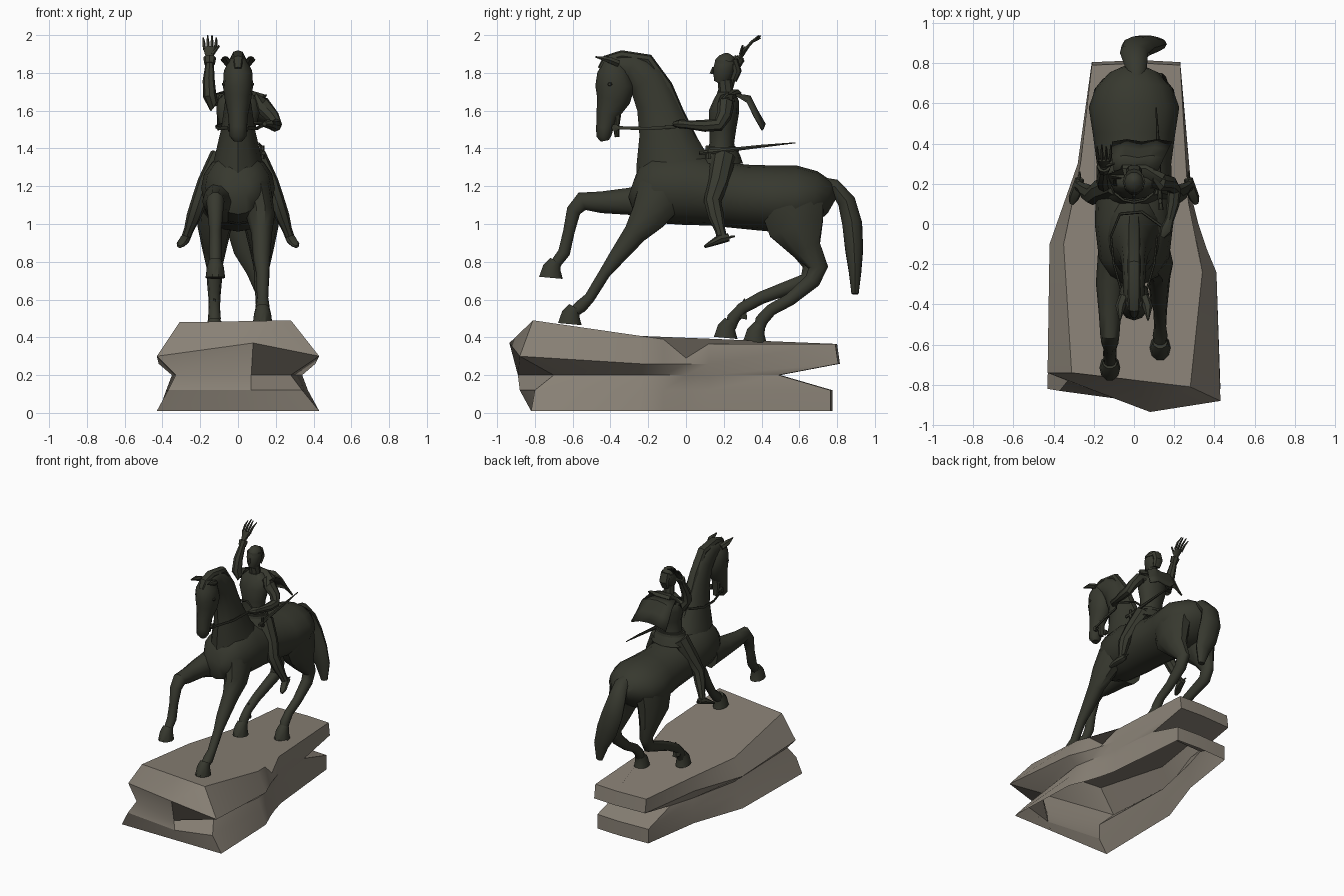
import bpy, bmesh, math
from mathutils import Vector


def material(name, col):
    m = bpy.data.materials.new(name)
    m.diffuse_color = (*col, 1)
    return m


BRONZE = material("dark_bronze", (0.038, 0.04, 0.028))
STONE = material("stone", (0.25, 0.22, 0.18))


def finish(name, verts, faces, mat=BRONZE, angle=40):
    me = bpy.data.meshes.new(name)
    me.from_pydata(verts, [], faces)
    bm = bmesh.new()
    bm.from_mesh(me)
    bmesh.ops.recalc_face_normals(bm, faces=bm.faces)
    bm.to_mesh(me)
    bm.free()
    me.materials.append(mat)
    ob = bpy.data.objects.new(name, me)
    bpy.context.collection.objects.link(ob)
    bpy.ops.object.select_all(action='DESELECT')
    ob.select_set(True)
    bpy.context.view_layer.objects.active = ob
    bpy.ops.object.shade_smooth_by_angle(angle=math.radians(angle))
    return ob


def skin(rings, open_start=False):
    """Verts and faces joining equal closed rings, capped at the ends."""
    n, k = len(rings[0]), len(rings)
    faces = [(r * n + i, r * n + (i + 1) % n, (r + 1) * n + (i + 1) % n, (r + 1) * n + i)
             for r in range(k - 1) for i in range(n)]
    faces += [tuple(range((k - 1) * n, k * n))]
    if not open_start:
        faces += [tuple(range(n))]
    return [v for r in rings for v in r], faces


def tube(name, pts, n=10, mat=BRONZE):
    """Loft of ellipses: each point is x, y, z, sideways radius, depth radius."""
    P = [Vector(p[:3]) for p in pts]
    rings = []
    for i, p in enumerate(pts):
        t = Vector()
        if i:
            t += (P[i] - P[i - 1]).normalized()
        if i < len(P) - 1:
            t += (P[i + 1] - P[i]).normalized()
        t.normalize()
        ax = Vector((1, 0, 0)) if abs(t.x) < 0.9 else Vector((0, 1, 0))
        u = (ax - t * ax.dot(t)).normalized()
        v = t.cross(u)
        rings.append([P[i] + u * p[3] * math.cos(a) + v * p[4] * math.sin(a)
                      for a in (2 * math.pi * j / n for j in range(n))])
    return finish(name, *skin(rings), mat)


def side(x, pts):
    """Place y, z, rx, rd points on a plane of constant x."""
    return [(x, *p) for p in pts]


# Rock base: stacked outlines, notched at the corners and the back, hollow below
def rock(left, mid, right, back, zf, shrink=0.0, notch=0.0):
    out = [left, mid, right, (.41 - shrink, -.24), (.36 - shrink * .6, -.12), (.32 - shrink * .4, 0),
           (.29 - shrink * .3, .12), (.23, back - .01), (.04, back), (-.21, back - .01),
           (-.28 + shrink * .2, .3), (-.42 + shrink, -.1)]
    return [(x, y, zf(y) - (notch if i == 5 else 0)) for i, (x, y) in enumerate(out)]


def top_z(y):
    return .49 + (y + .81) * -.145 if y < -.05 else .40 - y * .29 if y < .12 else .365


rings = [rock((-.43, -.82), (.06, -.82), (.43, -.82), .775, lambda y: .01),
         rock((-.37, -.83), (.07, -.88), (.34, -.80), .775, lambda y: .12, .04),
         rock((-.33, -.78), (.07, -.89), (.28, -.70), .50, lambda y: .2, .07),
         rock((-.43, -.74), (.08, -.935), (.43, -.88), .815, lambda y: .37 if y < -.9 else .3 if y < -.5 else .26),
         rock((-.31, -.74), (-.01, -.775), (.28, -.81), .80, top_z, .07, .11)]
finish("rock_base", *skin(rings, True), STONE, 30)

# Horse trunk, neck, head
tube("horse_body", side(0, [
    (-.29, 1.19, .06, .05), (-.26, 1.18, .12, .13), (-.17, 1.19, .175, .185), (0, 1.19, .195, .195),
    (.15, 1.165, .19, .175), (.3, 1.145, .185, .17), (.45, 1.135, .205, .175), (.58, 1.135, .225, .175),
    (.68, 1.13, .19, .15), (.74, 1.12, .13, .11), (.775, 1.1, .05, .05)]), 16)
tube("horse_neck", side(0, [
    (-.03, 1.2, .16, .24), (-.085, 1.35, .125, .185), (-.115, 1.5, .09, .135),
    (-.155, 1.64, .07, .11), (-.21, 1.76, .06, .1), (-.29, 1.83, .055, .08), (-.39, 1.84, .05, .05)]), 12)
tube("horse_mane", side(0, [
    (.04, 1.44, .03, .025), (-.035, 1.59, .035, .025), (-.10, 1.73, .035, .03), (-.2, 1.87, .035, .03),
    (-.34, 1.89, .035, .03), (-.42, 1.87, .03, .025), (-.45, 1.82, .02, .02)]), 8)
tube("horse_head", side(0, [
    (-.39, 1.88, .04, .04), (-.385, 1.81, .075, .085), (-.375, 1.73, .08, .105), (-.385, 1.66, .07, .09),
    (-.415, 1.58, .053, .06), (-.43, 1.51, .047, .046), (-.435, 1.465, .045, .04),
    (-.43, 1.44, .025, .022)]), 12)
tube("horse_lower_jaw", side(0, [
    (-.37, 1.6, .035, .03), (-.37, 1.52, .03, .018), (-.365, 1.46, .02, .012)]), 8)
for s in (-1, 1):
    tube("horse_ear", [(s * .05, -.36, 1.85, .025, .02), (s * .068, -.41, 1.87, .025, .018),
                       (s * .07, -.48, 1.885, .004, .004)], 6)
    tube("horse_eye", [(s * .06, -.40, 1.74, .02, .016), (s * .084, -.405, 1.74, .008, .007)], 6)

# Horse tail, sweeping to one side
tube("horse_tail", [
    (.01, .72, 1.2, .05, .05), (.01, .785, 1.2, .055, .04), (.0, .85, 1.12, .07, .05),
    (.02, .88, 1.0, .085, .055), (.06, .89, .87, .085, .05), (.105, .895, .75, .06, .035),
    (.12, .895, .63, .025, .02)], 10)

# Horse legs and hooves
tube("front_leg_planted", [
    (.09, -.13, 1.16, .09, .14), (.12, -.2, 1.04, .075, .1), (.125, -.27, .95, .055, .065),
    (.125, -.37, .82, .045, .045), (.13, -.43, .74, .034, .032), (.13, -.51, .61, .03, .03),
    (.13, -.555, .565, .037, .036), (.13, -.6, .53, .03, .03)])
tube("front_leg_raised", [
    (-.09, -.15, 1.12, .09, .12), (-.115, -.3, 1.12, .075, .075), (-.12, -.45, 1.115, .055, .06),
    (-.12, -.55, 1.12, .048, .052), (-.12, -.595, 1.07, .042, .04), (-.12, -.62, .96, .032, .032),
    (-.12, -.645, .85, .034, .034), (-.12, -.69, .79, .03, .03)])


def hind_leg(name, x, dy, dz, hock):
    tube(name, [
        (x * .8, .56, 1.11, .115, .18), (x, .585, .98, .09, .155), (x, .635, .87, .065, .085),
        (x, hock, .77, .042, .055), (x, hock - .03, .7, .04, .045), (x, .55 + dy, .6 + dz, .032, .035),
        (x, .45 + dy, .545 + dz, .03, .033), (x, .4 + dy, .49 + dz, .034, .036),
        (x, .385 + dy, .44 + dz, .03, .03)])


hind_leg("hind_leg_back", .125, 0, 0, .70)
hind_leg("hind_leg_forward", -.125, -.15, .01, .67)
tube("fetlock_tuft", [(-.125, .29, .5, .03, .04), (-.125, .31, .605, .004, .004)], 6)
for x, y, z in ((.13, -.615, .47), (-.12, -.715, .715), (.125, .365, .375), (-.125, .21, .397)):
    tube("hoof", [(x, y + .025, z + .09, .036, .034), (x, y + .005, z + .055, .045, .05),
                  (x, y, z, .052, .066)])

# Rider body
tube("rider_torso", side(0, [
    (.19, 1.36, .09, .08), (.19, 1.43, .085, .065), (.195, 1.5, .09, .07), (.2, 1.59, .115, .08),
    (.215, 1.66, .11, .065), (.215, 1.7, .06, .045)]), 12)
tube("rider_skirt", side(0, [(.19, 1.32, .15, .112), (.19, 1.36, .13, .098), (.19, 1.41, .095, .075)]), 12)
tube("rider_belt", side(0, [(.19, 1.385, .115, .09), (.19, 1.405, .11, .086)]), 12)
tube("rider_neck", side(0, [(.215, 1.67, .04, .04), (.205, 1.76, .036, .038)]), 8)
tube("rider_head", side(0, [
    (.175, 1.745, .022, .03), (.19, 1.775, .042, .05), (.2, 1.82, .052, .058), (.21, 1.86, .05, .058),
    (.215, 1.89, .035, .04), (.215, 1.905, .01, .01)]), 10)
tube("rider_headband", side(0, [(.21, 1.845, .056, .062), (.212, 1.865, .055, .06)]), 10)
tube("rider_nose", side(0, [(.145, 1.83, .006, .006), (.135, 1.795, .011, .011)]), 5)
tube("rider_hair", side(0, [(.25, 1.87, .04, .025), (.27, 1.81, .04, .025), (.25, 1.76, .03, .02)]), 8)

# Rider legs, feet and spurs
for s in (-1, 1):
    tube("rider_leg", [
        (s * .09, .2, 1.36, .06, .065), (s * .165, .17, 1.22, .05, .058), (s * .205, .14, 1.12, .043, .046),
        (s * .235, .16, 1.04, .038, .042), (s * .26, .18, .97, .026, .028), (s * .275, .19, .93, .025, .027)], 8)
    tube("rider_foot", [
        (s * .27, .225, .93, .022, .022), (s * .28, .18, .92, .028, .026), (s * .3, .13, .895, .026, .015),
        (s * .31, .1, .88, .012, .008)], 8)
    tube("spur", [(s * .27, .23, .93, .008, .008), (s * .27, .26, .935, .004, .004)], 5)

# Raised arm with open hand
tube("raised_arm", [
    (-.08, .22, 1.65, .045, .045), (-.13, .215, 1.635, .042, .042), (-.15, .2, 1.68, .036, .04),
    (-.155, .225, 1.76, .032, .035), (-.15, .27, 1.85, .022, .024), (-.15, .29, 1.885, .02, .02)], 8)
tube("raised_cuff", [(-.15, .265, 1.845, .028, .028), (-.15, .285, 1.88, .034, .03)], 8)
tube("raised_palm", [(-.15, .285, 1.88, .02, .012), (-.15, .32, 1.935, .036, .012)], 8)
for i in range(4):
    x = -.178 + i * .019
    tube("raised_finger", [(x, .315, 1.925, .009, .009), (x - .004 + i * .003, .35, 1.965, .008, .008),
                           (x - .006 + i * .004, .385 + .01 * (i % 2), 1.985 + .012 * (i % 3 > 0), .004, .004)], 5)
tube("raised_thumb", [(-.135, .29, 1.9, .01, .01), (-.1, .3, 1.945, .006, .006)], 5)

# Rein arm
tube("rein_arm", [
    (.08, .215, 1.65, .045, .045), (.13, .21, 1.63, .045, .045), (.18, .2, 1.57, .038, .04),
    (.2, .17, 1.525, .034, .036), (.195, .1, 1.52, .032, .032), (.175, .01, 1.525, .02, .022)], 8)
tube("rein_hand", [(.18, .03, 1.525, .02, .022), (.16, -.03, 1.53, .032, .025), (.14, -.065, 1.53, .012, .012)], 8)

# Cape blown back from the shoulders
rows = [(-.1, .12, .265, 1.69), (-.11, .15, .33, 1.68), (-.11, .17, .37, 1.6), (-.11, .19, .41, 1.53)]
cape = [(a + (b - a) * i / 4, y + .012 * (i % 2), z - (.03 if i in (0, 4) and y > .3 else 0))
        for a, b, y, z in rows for i in range(5)]
faces = [(r * 5 + i, r * 5 + i + 1, r * 5 + i + 6, r * 5 + i + 5) for r in range(3) for i in range(4)]
cloth = finish("cape", cape, faces, angle=30)
cloth.modifiers.new("thickness", 'SOLIDIFY').thickness = .012
tube("cape_collar", [(-.12, .22, 1.66, .045, .02), (-.05, .26, 1.695, .035, .02), (.05, .26, 1.695, .035, .02),
                     (.13, .22, 1.66, .045, .02)], 6)

# Sword at the hip
tube("sword_blade", [(.13, .12, 1.38, .012, .014), (.12, .4, 1.412, .009, .009), (.11, .58, 1.43, .003, .003)], 6)
tube("sword_hilt", [(.135, .07, 1.375, .012, .012), (.13, .13, 1.382, .01, .01)], 6)
tube("sword_guard", [(.13, .12, 1.345, .01, .014), (.13, .115, 1.415, .01, .014)], 6)

# Bridle and reins
for s in (-1, 1):
    tube("bit_ring", [(s * .035, -.375, 1.51, .02, .02), (s * .052, -.375, 1.51, .02, .02)], 8)
    tube("rein", [(s * .05, -.375, 1.51, .006, .01), (s * .1, -.2, 1.505, .006, .01),
                  (s * .115, -.06, 1.515, .006, .01), (.15 if s > 0 else -.07, -.03 if s > 0 else .05, 1.53, .006, .01)], 6)
tube("rein_over_neck", [(-.07, .05, 1.53, .008, .008), (.04, .06, 1.54, .008, .008), (.15, -.02, 1.53, .008, .008)], 6)
